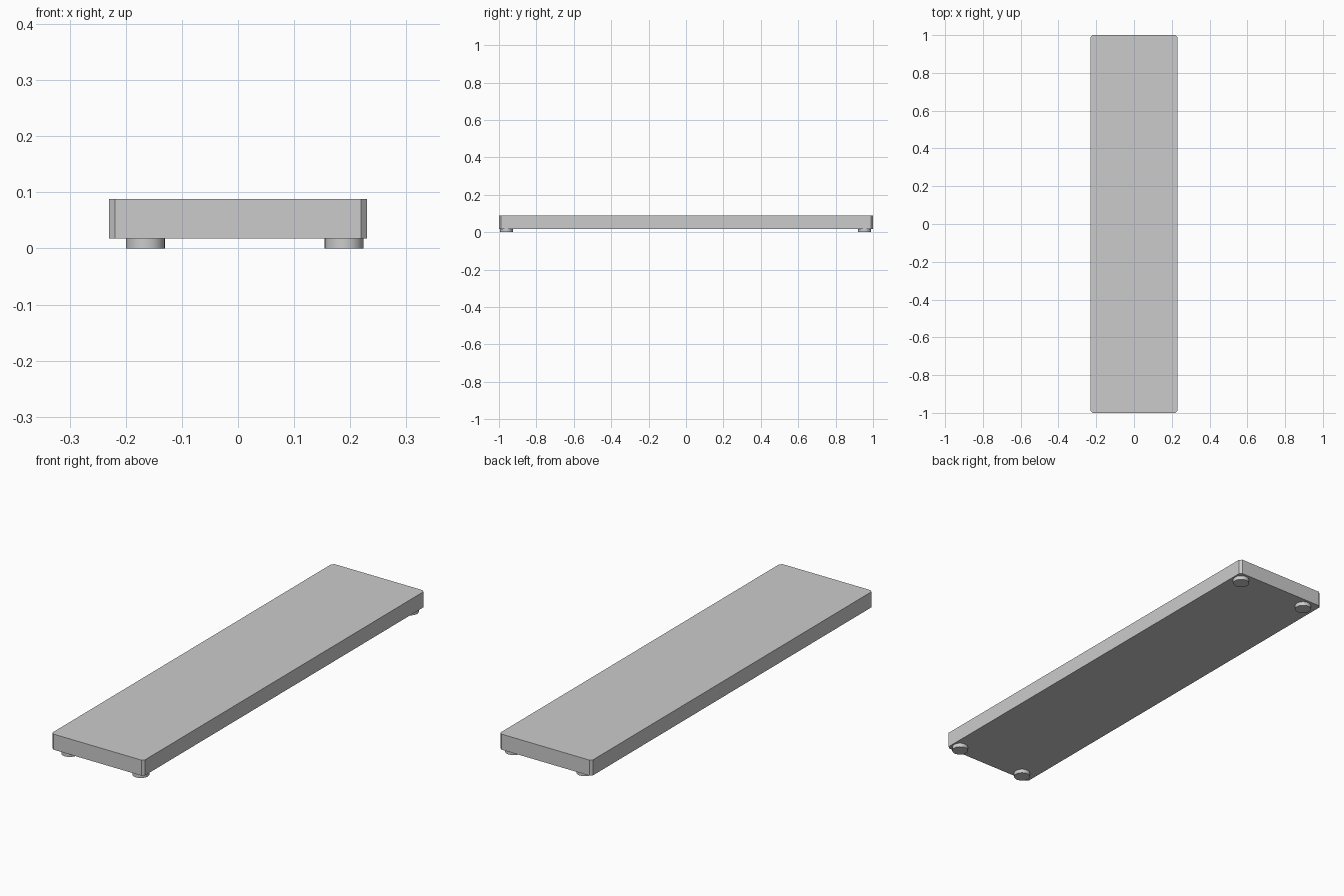
import bpy, bmesh

if "Cube" in bpy.data.objects:
    bpy.data.objects.remove(bpy.data.objects["Cube"])

W, L = 0.23, 1.0            # half width, half length
Z0, Z1 = 0.018, 0.088       # slab underside and top
C = 0.011                   # corner chamfer


def new_object(name, bm):
    mesh = bpy.data.meshes.new(name)
    bmesh.ops.recalc_face_normals(bm, faces=bm.faces)
    bm.to_mesh(mesh)
    bm.free()
    obj = bpy.data.objects.new(name, mesh)
    bpy.context.collection.objects.link(obj)
    return obj


# Slab with chamfered vertical corners
bm = bmesh.new()
bmesh.ops.create_cube(bm, size=1)
for v in bm.verts:
    v.co = (v.co.x * 2 * W, v.co.y * 2 * L, Z1 if v.co.z > 0 else Z0)
upright = [e for e in bm.edges if abs(e.verts[0].co.z - e.verts[1].co.z) > 0.01]
bmesh.ops.bevel(bm, geom=upright, offset=C, offset_type='OFFSET',
                segments=1, affect='EDGES')
new_object("slab", bm)


# Round feet, slightly off centre under the slab
def foot(name, x, y, radius=0.0345):
    bpy.ops.mesh.primitive_cylinder_add(vertices=32, radius=radius, depth=Z0,
                                        location=(x, y, Z0 / 2))
    obj = bpy.context.object
    obj.name = name
    bpy.ops.object.shade_smooth_by_angle()


for end, y in (("front", -0.96), ("back", 0.955)):
    for side, x in (("left", -0.165), ("right", 0.189)):
        foot(f"{end}_{side}_foot", x, y)
